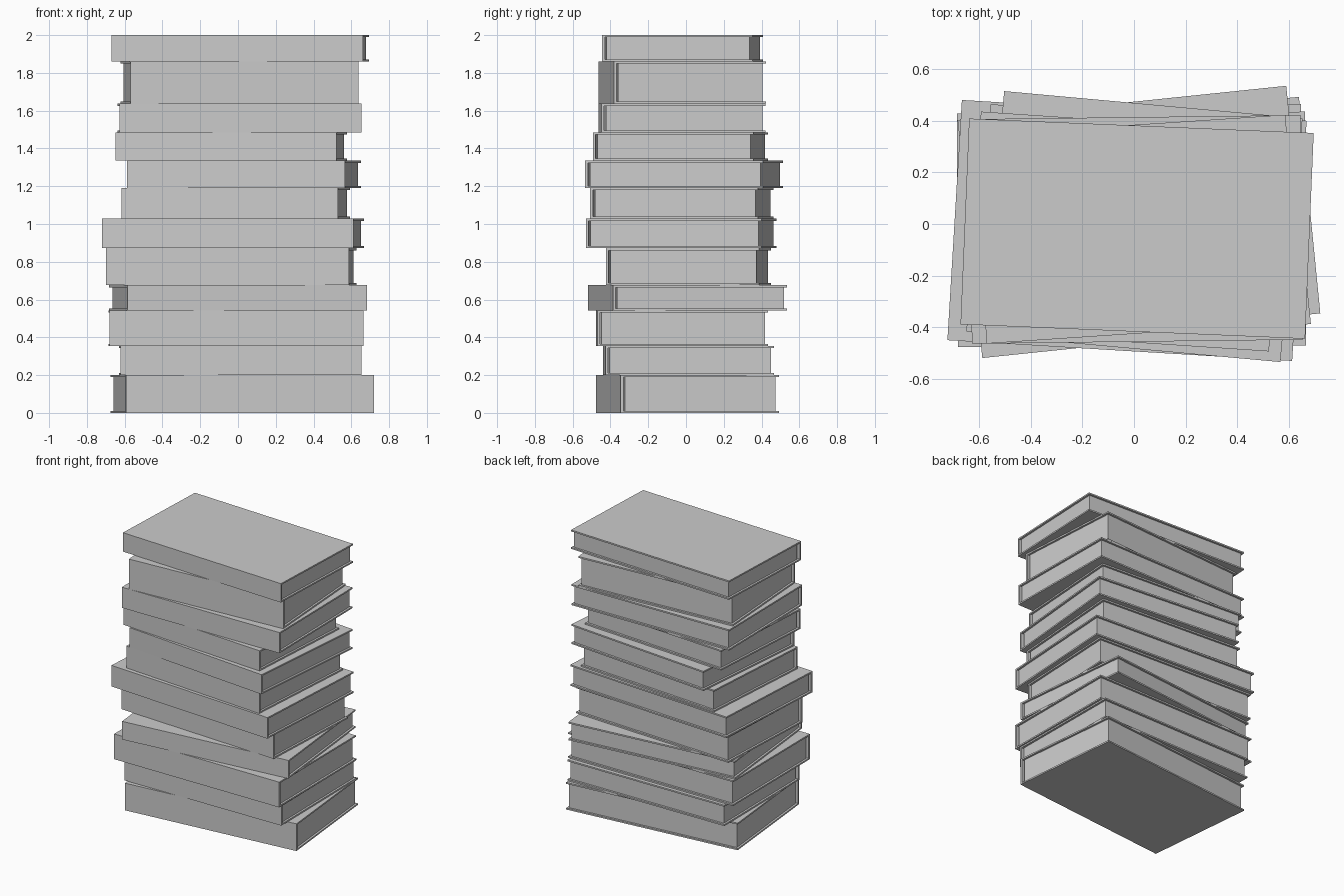
import bpy, bmesh, math
from mathutils import Matrix

if "Cube" in bpy.data.objects:
    bpy.data.objects.remove(bpy.data.objects["Cube"])

BOARD = 0.011   # cover board thickness
SPINE = 0.014   # spine thickness
LIP = 0.015     # cover overhang past the pages
GAP = 0.009     # hinge gap between spine and pages

# z levels between books, bottom to top
LEVELS = [0, 0.201, 0.355, 0.542, 0.676, 0.872, 1.028, 1.19, 1.335, 1.484, 1.637, 1.86, 2.0]

# each book: width, depth, turn in degrees, centre x, centre y
BOOKS = [
    (1.320, 0.841, 5.65, 0.022, 0.008),
    (1.275, 0.892, 0.60, 0.012, 0.012),
    (1.345, 0.903, 0.30, -0.010, -0.021),
    (1.277, 0.925, 5.93, 0.001, 0.008),
    (1.289, 0.812, -2.75, -0.036, 0.013),
    (1.335, 0.930, -3.45, -0.027, -0.025),
    (1.150, 0.890, -4.10, -0.012, -0.022),
    (1.158, 0.946, -5.20, 0.032, -0.010),
    (1.172, 0.851, -3.80, -0.035, -0.029),
    (1.280, 0.868, 0.70, 0.008, -0.021),
    (1.211, 0.806, 3.80, 0.008, -0.020),
    (1.333, 0.796, -2.40, 0.012, -0.018),
]


def extrude_profile(name, profile, half_width, matrix):
    """Extrude a (y, z) outline along x, centred on x = 0."""
    bm = bmesh.new()
    face = bm.faces.new([bm.verts.new((-half_width, y, z)) for y, z in profile])
    ext = bmesh.ops.extrude_face_region(bm, geom=[face])
    verts = [g for g in ext["geom"] if isinstance(g, bmesh.types.BMVert)]
    bmesh.ops.translate(bm, verts=verts, vec=(2 * half_width, 0, 0))
    bmesh.ops.recalc_face_normals(bm, faces=bm.faces)
    mesh = bpy.data.meshes.new(name)
    bm.to_mesh(mesh)
    bm.free()
    obj = bpy.data.objects.new(name, mesh)
    obj.matrix_world = matrix
    bpy.context.collection.objects.link(obj)
    return obj


for i, (w, d, turn, cx, cy) in enumerate(BOOKS):
    z0 = LEVELS[i]
    h = LEVELS[i + 1] - z0
    m = Matrix.Translation((cx, cy, z0)) @ Matrix.Rotation(math.radians(turn), 4, 'Z')
    f, b = -d / 2, d / 2
    # hard cover: two boards joined by the front spine
    cover = [(f, 0), (b, 0), (b, BOARD), (f + SPINE, BOARD),
             (f + SPINE, h - BOARD), (b, h - BOARD), (b, h), (f, h)]
    extrude_profile(f"book_cover_{i + 1}", cover, w / 2, m)
    # page block set back from the cover edges
    p0, p1 = f + SPINE + GAP, b - LIP
    pages = [(p0, BOARD), (p1, BOARD), (p1, h - BOARD), (p0, h - BOARD)]
    extrude_profile(f"book_pages_{i + 1}", pages, w / 2 - LIP, m)
